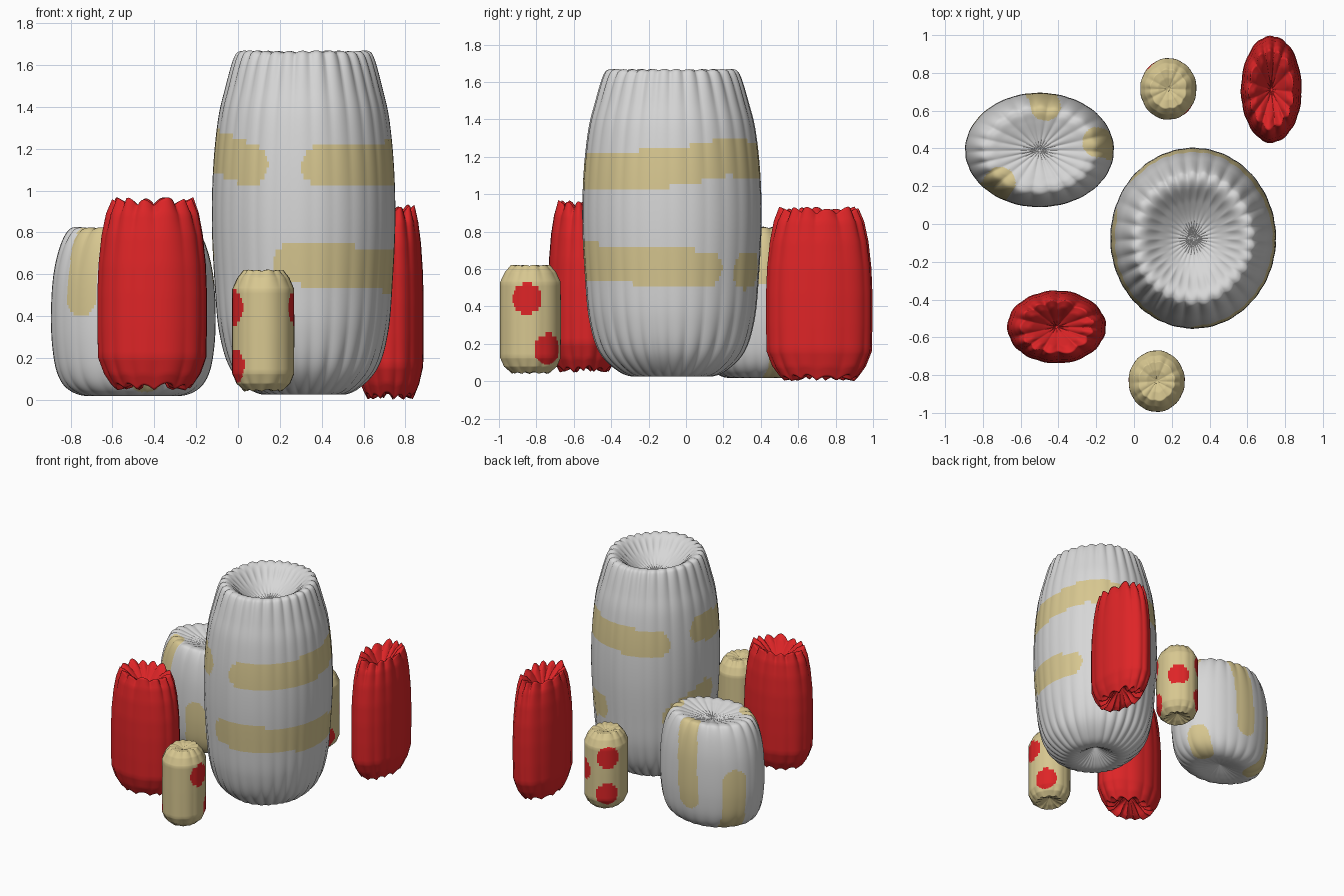
import bpy
from math import sin, cos, radians, pi
from mathutils import Vector, kdtree


def material(name, rgb):
    m = bpy.data.materials.new(name)
    m.diffuse_color = (*rgb, 1)
    return m


GREY = material("light grey", (0.68, 0.68, 0.68))
TAN = material("tan", (0.68, 0.57, 0.28))
RED = material("red", (0.73, 0.018, 0.02))


def refine(profile, steps, smooth):
    # Subdivide a profile of (radius, height, radial pleat, height pleat)
    out = []
    n = len(profile)
    for i in range(n - 1):
        p0, p1, p2, p3 = (profile[min(max(i + k, 0), n - 1)] for k in (-1, 0, 1, 2))
        for j in range(steps):
            t = j / steps
            row = []
            for a, b, c, d in zip(p0, p1, p2, p3):
                lin = b + (c - b) * t
                cat = 0.5 * (2 * b + (c - a) * t + (2 * a - 5 * b + 4 * c - d) * t * t
                             + (3 * b - a - 3 * c + d) * t ** 3)
                row.append(cat if smooth else lin)
            out.append(row)
    return out[1:]


def pillow(name, centre, rx, ry, z0, height, profile, segs, steps, pleats, seed,
           mats, smooth=False, marks=(), width=0.1):
    # Pleated inflated body; faces near the mark paths take the second material
    cx, cy = centre

    def at(a, r, z):
        return Vector((cx + rx * r * cos(a), cy + ry * r * sin(a), z))

    rows = refine(profile, steps, smooth)
    verts = []
    for r, z, amp, zamp in rows:
        for i in range(segs):
            a = 2 * pi * i / segs
            f = 2 * abs(sin(pleats * a / 2 + 0.5 * sin(3 * a + seed))) - 1
            f += 0.35 * sin(5 * a + seed * 2)
            verts.append(at(a, r * (1 + amp * f), z0 + height * z + zamp * f))
    faces = []
    for j in range(len(rows) - 1):
        for i in range(segs):
            k = (i + 1) % segs
            faces.append((j * segs + i, j * segs + k, (j + 1) * segs + k, (j + 1) * segs + i))
    # close both ends at the centre of the dimples
    last = (len(rows) - 1) * segs
    low = len(verts)
    verts += [at(0, 0, z0 + height * profile[0][1]), at(0, 0, z0 + height * profile[-1][1])]
    for i in range(segs):
        k = (i + 1) % segs
        faces += [(low, k, i), (low + 1, last + i, last + k)]
    me = bpy.data.meshes.new(name)
    me.from_pydata(verts, [], faces)
    for m in mats:
        me.materials.append(m)
    # painted bands and dots
    pts = []
    for path in marks:
        if len(path) == 1:
            path = path * 2
        for (a0, r0, h0), (a1, r1, h1) in zip(path, path[1:]):
            for s in range(61):
                t = s / 60
                pts.append(at(radians(a0 + (a1 - a0) * t), r0 + (r1 - r0) * t, h0 + (h1 - h0) * t))
    if pts:
        tree = kdtree.KDTree(len(pts))
        for i, p in enumerate(pts):
            tree.insert(p, i)
        tree.balance()
        for f in me.polygons:
            if tree.find(f.center)[2] < width:
                f.material_index = 1
    me.shade_smooth()
    ob = bpy.data.objects.new(name, me)
    bpy.context.collection.objects.link(ob)
    return ob


# Large barrel with broken horizontal bands
large = [(0, .07, 0, 0), (.18, .03, .02, 0), (.38, .006, .03, 0), (.58, .022, .025, 0),
         (.80, .085, .018, 0), (.92, .19, .008, 0), (.97, .33, .004, 0), (1, .5, .003, 0),
         (.985, .66, .004, 0), (.93, .80, .007, 0), (.85, .89, .012, 0), (.76, .97, .02, .002),
         (.69, .992, .03, .004), (.58, .985, .04, .006), (.40, .94, .05, .006),
         (.2, .905, .03, .003), (0, .895, 0, 0)]
large_marks = [
    [(-78, .98, 1.12), (0, .98, 1.14), (38, .98, 1.2), (128, .98, 1.15)],
    [(173, .98, 1.2), (205, .98, 1.18), (234, .98, 1.12)],
    [(-97, 1, .65), (-45, 1, .63), (0, 1, .605), (23, 1, .60)],
    [(57, 1, .59), (65, 1, .60)],
    [(146, 1, .58), (178, 1, .70)],
]
pillow("large_barrel", (.313, -.075), .438, .478, .015, 1.66, large, 240, 9, 30, 1.0,
       (GREY, TAN), True, large_marks, .1)

# Small barrel with vertical bands
small = [(0, .06, 0, 0), (.3, .02, .02, 0), (.58, .005, .02, 0), (.8, .05, .015, 0),
         (.93, .15, .006, 0), (.99, .32, .003, 0), (1, .52, .003, 0), (.97, .72, .004, 0),
         (.89, .88, .01, 0), (.78, .975, .02, .003), (.66, .995, .025, .004),
         (.5, .98, .03, .004), (.25, .95, .03, .003), (0, .93, 0, 0)]
small_marks = [
    [(91, 1, .27), (88, .96, .64), (84, .79, .81)],
    [(144, 1, .43), (144, .93, .13), (144, .7, .03)],
    [(230, 1, .48), (230, .96, .66), (227, .78, .81)],
    [(28, .93, .14), (28, .72, .04)],
    [(5, .97, .60), (10, .8, .81)],
    [(280, 1, .37), (280, .9, .1)],
]
pillow("small_barrel", (-.5, .392), .393, .302, .015, .81, small, 200, 10, 22, 2.3,
       (GREY, TAN), True, small_marks, .083)

# Two red flattened bags with gathered ends
bag = [(0, .14, 0, 0), (.3, .09, .1, 0), (.55, .03, .1, .015), (.71, .018, .06, .014),
       (.85, .08, .035, .005), (.975, .17, .014, 0), (.99, .33, .01, 0), (.99, .5, .01, 0),
       (.97, .65, .01, 0), (.91, .80, .018, 0), (.82, .91, .035, .004), (.70, .975, .06, .016),
       (.5, .945, .1, .02), (.25, .88, .1, .008), (0, .82, 0, 0)]
pillow("front_red_bag", (-.41, -.545), .263, .194, .045, .925, bag, 144, 5, 13, .4, (RED,))
pillow("back_red_bag", (.727, .713), .162, .285, .0, .935, bag, 144, 5, 13, 1.9, (RED,))

# Two tan pouches with red dots
pouch = [(0, .09, 0, 0), (.35, .04, .05, 0), (.62, .012, .04, .004), (.84, .07, .03, 0),
         (.98, .15, .008, 0), (.985, .5, .006, 0), (.98, .84, .008, 0), (.82, .93, .02, 0),
         (.62, .99, .03, .003), (.35, .985, .04, .002), (0, .95, 0, 0)]
front_dots = [[(-7, 1, .44)], [(37, 1, .17)], [(200, 1, .44)], [(203, 1, .165)]]
back_dots = [[(133, 1, .47)], [(130, 1, .19)], [(50, 1, .35)], [(-45, 1, .47)], [(-30, 1, .16)]]
pillow("front_tan_pouch", (.12, -.832), .151, .165, .037, .587, pouch, 120, 9, 12, .7,
       (TAN, RED), False, front_dots, .083)
pillow("back_tan_pouch", (.182, .715), .151, .165, .05, .587, pouch, 120, 9, 12, 2.9,
       (TAN, RED), False, back_dots, .083)
